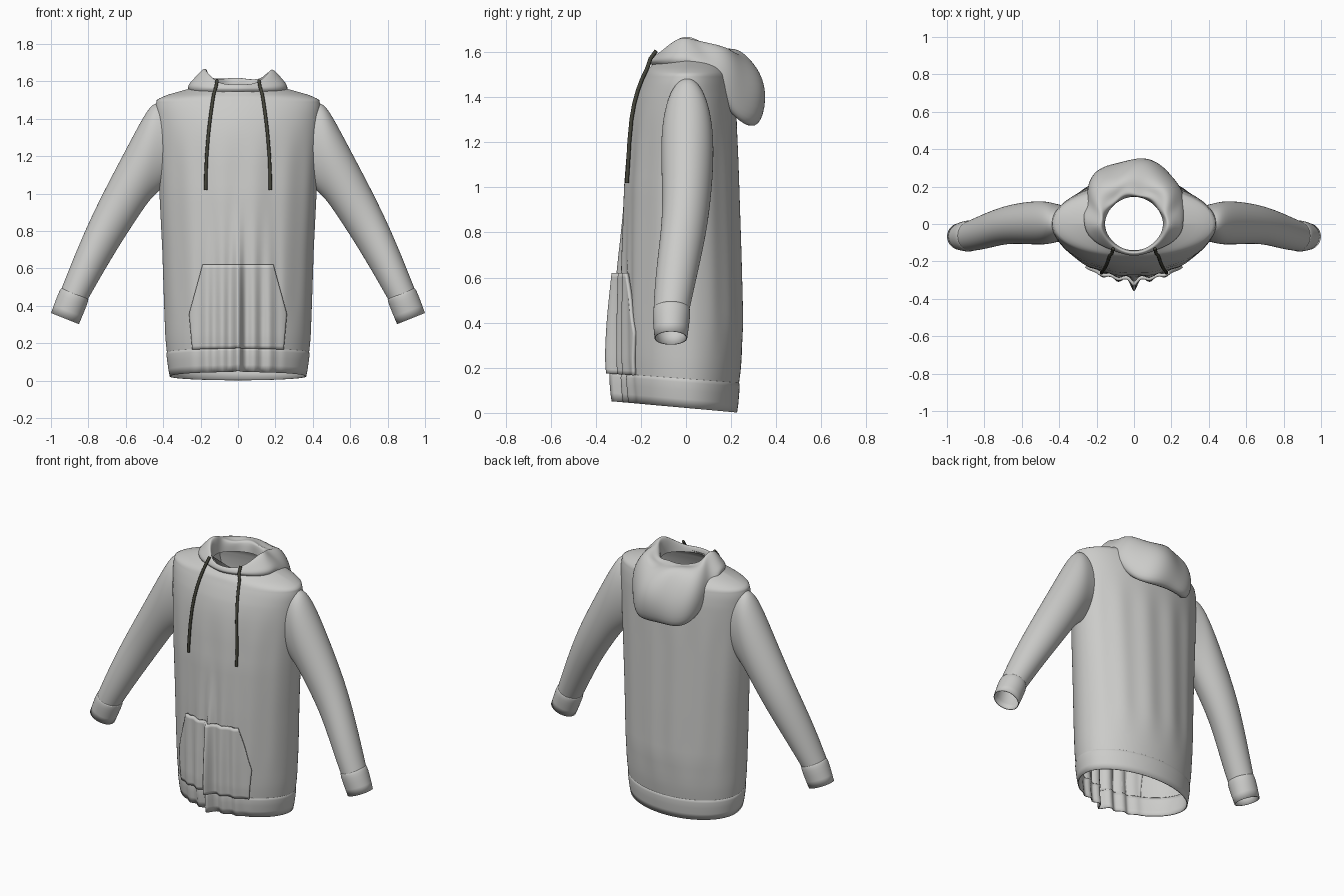
import bpy, bmesh, math
from math import sin, cos, pi, exp, sqrt

cube = bpy.data.objects.get("Cube")
if cube:
    bpy.data.objects.remove(cube, do_unlink=True)


def material(name, rgb):
    m = bpy.data.materials.new(name)
    m.use_nodes = True
    m.diffuse_color = (*rgb, 1)
    m.node_tree.nodes["Principled BSDF"].inputs["Base Color"].default_value = (*rgb, 1)
    return m


FABRIC = material("grey fabric", (0.6, 0.6, 0.585))
CORD = material("dark olive cord", (0.055, 0.055, 0.04))


def smooth(a, b, v):
    t = min(1, max(0, (v - a) / (b - a)))
    return t * t * (3 - 2 * t)


def mix(p, q, t):
    return tuple(a + (b - a) * t for a, b in zip(p, q))


def lookup(keys, v):
    """Interpolate a table whose first column is the key."""
    for p, q in zip(keys, keys[1:]):
        if v <= q[0]:
            return mix(p, q, max(0, (v - p[0]) / (q[0] - p[0])))[1:]
    return keys[-1][1:]


def sheet(name, rows, closed=True, subdiv=0, thick=0):
    """Skin a list of point rows into a smooth cloth surface."""
    bm = bmesh.new()
    grid = [[bm.verts.new(p) for p in row] for row in rows]
    n = len(rows[0])
    for a, b in zip(grid, grid[1:]):
        for i in range(n if closed else n - 1):
            j = (i + 1) % n
            bm.faces.new((a[i], a[j], b[j], b[i]))
    if closed:
        bmesh.ops.recalc_face_normals(bm, faces=bm.faces)
    for f in bm.faces:
        f.smooth = True
    me = bpy.data.meshes.new(name)
    bm.to_mesh(me)
    bm.free()
    ob = bpy.data.objects.new(name, me)
    bpy.context.collection.objects.link(ob)
    me.materials.append(FABRIC)
    if subdiv:
        mod = ob.modifiers.new("Smooth", "SUBSURF")
        mod.levels = mod.render_levels = subdiv
    if thick:
        mod = ob.modifiers.new("Thickness", "SOLIDIFY")
        mod.thickness = thick
        mod.offset = -1
    return ob


# Torso sections: height, half width, front depth, back depth
TORSO = [(0.0, .362, .275, .225), (.15, .38, .283, .235), (.22, .388, .287, .245),
         (.4, .395, .287, .255), (.7, .405, .284, .247), (1.0, .42, .276, .237),
         (1.2, .43, .26, .23), (1.32, .437, .245, .225), (1.4, .44, .225, .22),
         (1.46, .442, .202, .21), (1.5, .435, .183, .2), (1.515, .41, .177, .195),
         (1.53, .37, .17, .187), (1.55, .3, .16, .175), (1.57, .225, .15, .163),
         (1.59, .17, .14, .15)]


def front_y(x, z):
    """Front surface with the centre crease and gathered folds."""
    hw, f, _ = lookup(TORSO, z)
    low = 1 - smooth(.2, 1.05, z)
    crease = .043 * low * exp(-(x / .022) ** 2)
    gather = .011 * low * cos(x * 2 * pi / .085) * (1 - smooth(.12, .28, abs(x)))
    return -f * sqrt(max(0, 1 - (x / hw) ** 2)) - crease - gather


def torso_point(a, z, grow=0.0):
    hw, f, b = lookup(TORSO, z)
    x = hw * cos(a)
    drape = .004 * cos(14 * a) * smooth(.2, .5, z) * (1 - smooth(1.1, 1.4, z))
    y = front_y(x, z) if sin(a) < 0 else b * sin(a)
    y += drape * sin(a)
    tilt = .09 * (1 - smooth(0, .6, z))
    drop = .03 * smooth(1.5, 1.59, z) * max(0, -sin(a))
    return (x + grow * cos(a), y + grow * sin(a), z - tilt * y - drop)


ANGLES = [2 * pi * i / 192 for i in range(192)]
levels = [.15 + .05 * i for i in range(25)] + [1.37 + .02 * i for i in range(6)]
levels += [1.48 + .01 * i for i in range(12)]
sheet("torso", [[torso_point(a, z) for a in ANGLES] for z in levels])

# Hem band, slightly proud of the torso at its seam
band = [(.022, 0), (.06, .003), (.1, .004), (.135, .004), (.15, .001), (.156, -.006)]
sheet("hem_band", [[torso_point(a, z, g) for a in ANGLES] for z, g in band], thick=.006)

# Front pouch pocket following the torso folds
POUCH = [(.15, .245), (.35, .262), (.62, .19)]
rows = []
for k in range(25):
    z = .15 + .47 * k / 24
    w = lookup(POUCH, z)[0]
    row = []
    for i in range(61):
        x = w * (i / 30 - 1)
        y = front_y(x, z)
        row.append((x, y - .018, z - .09 * (1 - smooth(0, .6, z)) * y))
    rows.append(row)
sheet("front_pocket", rows, closed=False, thick=.018)

# Sleeve sections: outer edge (x, z), inner edge (x, z), centre y, half depth
SLEEVE = [(.36, 1.47, .36, 1.08, .005, .09), (.445, 1.5, .425, 1.01, .005, .108),
          (.5, 1.425, .47, .97, .006, .118), (.6, 1.235, .535, .875, .006, .114),
          (.74, .97, .62, .745, -.002, .102), (.83, .775, .705, .605, -.03, .096),
          (.9, .605, .765, .5, -.052, .088), (.945, .49, .805, .43, -.064, .08)]
CUFF = [(.943, .495, .8, .435, -.064, .079), (.953, .485, .802, .42, -.064, .084),
        (.97, .445, .815, .385, -.065, .083), (1.0, .362, .85, .302, -.067, .073)]


def tube(sections, side):
    rows = []
    for x1, z1, x2, z2, yc, yh in sections:
        row = []
        for i in range(32):
            a = 2 * pi * i / 32
            t = .5 + .5 * cos(a)
            row.append((side * (x2 + (x1 - x2) * t), yc + yh * sin(a), z2 + (z1 - z2) * t))
        rows.append(row)
    return rows


for side, label in ((1, "left"), (-1, "right")):
    sheet(label + "_sleeve", tube(SLEEVE, side), subdiv=2)
    sheet(label + "_cuff", tube(CUFF, side), subdiv=1, thick=.005)

# Hood lying on the back: (radius, height) profiles at front, side and back
FRONT = [(.142, 1.55), (.145, 1.57), (.15, 1.583), (.156, 1.585), (.162, 1.58),
         (.167, 1.572), (.17, 1.562), (.168, 1.555), (.16, 1.545)]
SIDE = [(.155, 1.56), (.158, 1.61), (.168, 1.665), (.185, 1.668), (.21, 1.645),
        (.24, 1.61), (.268, 1.58), (.262, 1.55), (.235, 1.53)]
BACK = [(.145, 1.55), (.15, 1.63), (.185, 1.6), (.24, 1.615), (.31, 1.54),
        (.355, 1.42), (.34, 1.275), (.28, 1.26), (.22, 1.38)]
rows = []
for k in range(9):
    row = []
    for i in range(72):
        a = 2 * pi * i / 72
        s = sin(a)
        r, z = mix(SIDE[k], FRONT[k] if s < 0 else BACK[k], smooth(0, 1, abs(s)))
        loose = smooth(-.3, .5, s) * sin(pi * k / 8)
        r += .012 * loose * sin(7 * a + k * .9)
        z += .012 * loose * cos(5 * a - k * 1.3)
        row.append((r * cos(a), r * s, z))
    rows.append(row)
sheet("hood", rows, subdiv=2)

# Drawstrings
for side, label in ((1, "left"), (-1, "right")):
    pts = [(.112, -.132, 1.605), (.118, -.158, 1.57)]
    for z in (1.53, 1.48, 1.43, 1.37, 1.3, 1.2, 1.1, 1.02):
        x = .173 - .05 * ((z - 1.02) / .55) ** 2
        pts.append((x, front_y(x, z) - .012, z))
    cu = bpy.data.curves.new(label + "_drawstring", "CURVE")
    cu.dimensions = "3D"
    cu.bevel_depth = .009
    cu.bevel_resolution = 2
    cu.use_fill_caps = True
    sp = cu.splines.new("POLY")
    sp.points.add(len(pts) - 1)
    for p, (x, y, z) in zip(sp.points, pts):
        p.co = (side * x, y, z, 1)
    cu.materials.append(CORD)
    ob = bpy.data.objects.new(label + "_drawstring", cu)
    bpy.context.collection.objects.link(ob)
